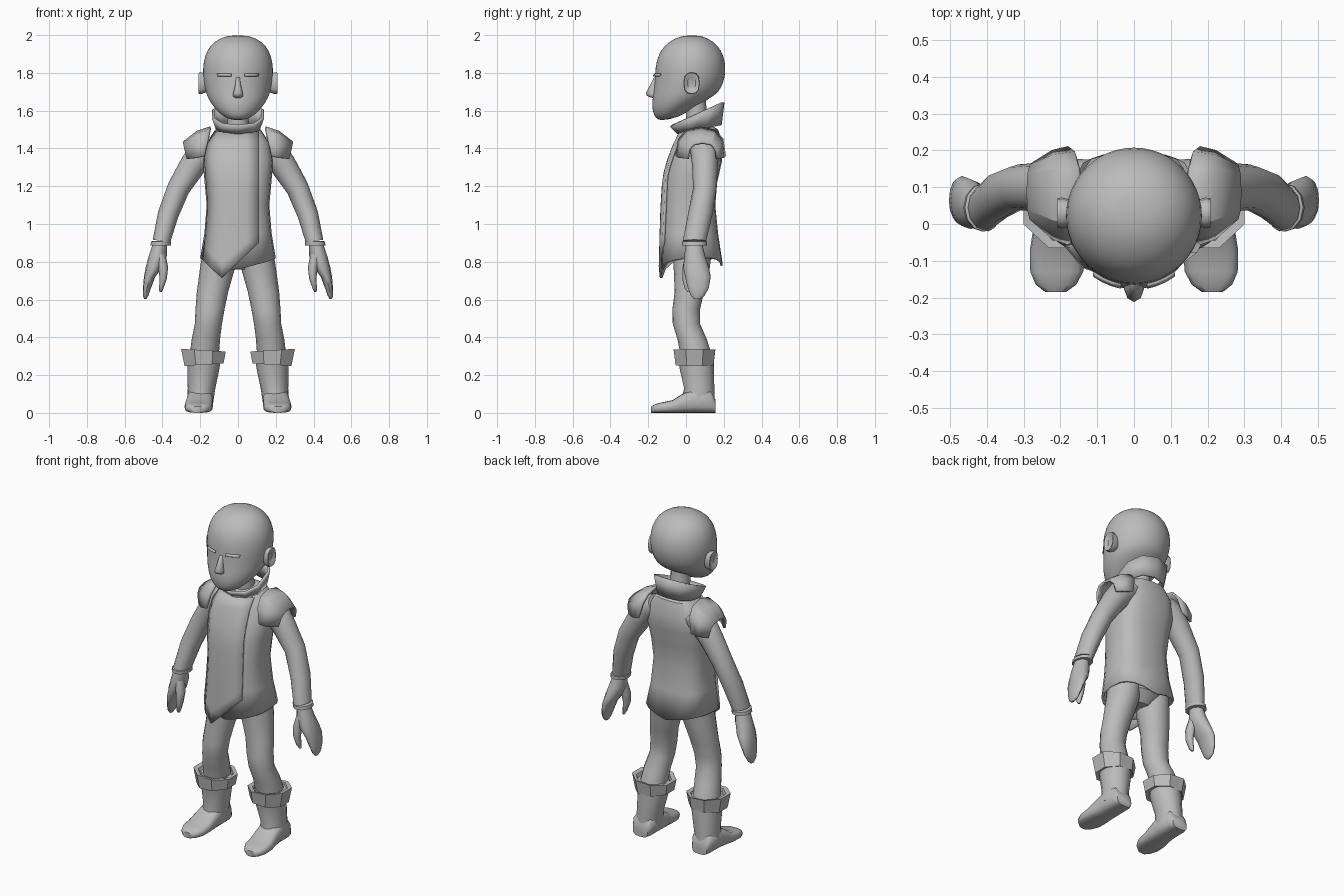
import bpy, bmesh, math

GREY = bpy.data.materials.new("plain grey")
GREY.diffuse_color = (0.5, 0.5, 0.5, 1)


def finish(name, bm, mirror=False, solid=0.0, offset=-1, subsurf=0, angle=40):
    bmesh.ops.recalc_face_normals(bm, faces=bm.faces)
    me = bpy.data.meshes.new(name)
    bm.to_mesh(me)
    bm.free()
    ob = bpy.data.objects.new(name, me)
    bpy.context.collection.objects.link(ob)
    me.materials.append(GREY)
    bpy.ops.object.select_all(action='DESELECT')
    ob.select_set(True)
    bpy.context.view_layer.objects.active = ob
    bpy.ops.object.shade_smooth_by_angle(angle=math.radians(angle))
    if solid:
        m = ob.modifiers.new("thickness", 'SOLIDIFY')
        m.thickness, m.offset = solid, offset
    if subsurf:
        m = ob.modifiers.new("round", 'SUBSURF')
        m.levels = m.render_levels = subsurf
    if mirror:
        m = ob.modifiers.new("mirror", 'MIRROR')
        m.use_mirror_merge = False
    return ob


def loft(name, rings, closed=True, caps=(True, True), **kw):
    """Skin a list of equal-length point rows."""
    bm = bmesh.new()
    rows = [[bm.verts.new(p) for p in r] for r in rings]
    n = len(rows[0])
    for a, b in zip(rows, rows[1:]):
        for i in range(n if closed else n - 1):
            j = (i + 1) % n
            bm.faces.new((a[i], a[j], b[j], b[i]))
    if closed:
        for row, cap in zip((rows[0], rows[-1]), caps):
            if cap:
                bm.faces.new(row)
    return finish(name, bm, **kw)


def unit(n, p=2.0, start=0.0):
    """Superellipse of radius 1."""
    out = []
    for i in range(n):
        a = 2 * math.pi * i / n + start
        c, s = math.cos(a), math.sin(a)
        out.append((math.copysign(abs(c) ** (2 / p), c), math.copysign(abs(s) ** (2 / p), s)))
    return out


def slant(yf, zf, yb, zb, rx, cx=0, n=16, p=2.0, lift=0, start=0.0):
    """Ring given by its front and back points and its half width."""
    return [(cx + rx * c, (yf + yb) / 2 + (yb - yf) / 2 * s,
             (zf + zb) / 2 + (zb - zf) / 2 * s + lift * abs(c))
            for c, s in unit(n, p, start)]


def tilted(x, y, z, rx, ry, t=0, n=12, p=2.0, start=0.0):
    """Ring about a centre, its outer side raised by angle t."""
    return [(x + rx * c * math.cos(t), y + ry * s, z + rx * c * math.sin(t))
            for c, s in unit(n, p, start)]


def front_of(prof, x, z, p):
    """Half width and front depth of a slanted profile at height z."""
    z = min(max(z, prof[0][1]), prof[-1][1])
    for a, b in zip(prof, prof[1:]):
        if z <= b[1]:
            t = (z - a[1]) / (b[1] - a[1])
            yf, yb, rx = (a[k] + (b[k] - a[k]) * t for k in (0, 2, 4))
            break
    u = min(abs(x) / rx, 0.96)
    return rx, (yf + yb) / 2 - (yb - yf) / 2 * (1 - u ** p) ** (1 / p)


# head: jaw to crown
HEAD = [(-.13, 1.545, -.04, 1.565, .045), (-.165, 1.56, .02, 1.60, .09),
        (-.179, 1.60, .09, 1.645, .132), (-.181, 1.65, .155, 1.68, .16),
        (-.172, 1.70, .19, 1.72, .176), (-.166, 1.77, .208, 1.78, .186),
        (-.164, 1.83, .212, 1.83, .188), (-.15, 1.89, .202, 1.89, .178),
        (-.118, 1.945, .172, 1.945, .15), (-.06, 1.983, .12, 1.983, .1),
        (-.01, 1.999, .07, 1.999, .045)]
loft("head", [slant(*r, n=24) for r in HEAD], subsurf=1, angle=180)

# nose, ears and eyelids
loft("nose", [slant(-.17, 1.775, -.14, 1.775, .012, n=8), slant(-.19, 1.735, -.14, 1.73, .016, n=8),
              slant(-.212, 1.695, -.14, 1.69, .026, n=8), slant(-.207, 1.678, -.14, 1.675, .028, n=8),
              slant(-.18, 1.668, -.15, 1.668, .016, n=8)], angle=70)
loft("ear", [[(x, .03 + w * .042 * c - .1 * (z0 - 1.745), 1.745 + w * .058 * s)
              for c, s in unit(12, 2.6)]
             for x, w, z0 in ((.165, .8, 1.745), (.195, 1, 1.745), (.208, .95, 1.745), (.205, .7, 1.745),
                              (.196, .5, 1.745))], mirror=True)
lid = []
for z, d in ((1.795, .002), (1.783, .012)):
    lid.append([(x, front_of(HEAD, x, z, 2)[1] - d, z) for x in (.035, .06, .085, .11)])
loft("eyelid", lid, closed=False, mirror=True, solid=.005, offset=0)

# neck and flared collar
loft("neck", [tilted(0, .07, 1.47, .065, .065), tilted(0, .055, 1.56, .055, .055),
              tilted(0, .05, 1.68, .055, .055)])
loft("collar", [slant(-.035, 1.485, .175, 1.525, .105, n=10, p=2.4, start=math.pi / 10),
                slant(-.075, 1.525, .19, 1.645, .13, n=10, p=2.4, start=math.pi / 10)],
     caps=(False, False), solid=.014, angle=25)

# tunic: hem to neckline
TUNIC = [(-.13, .76, .195, .78, .2), (-.125, .95, .17, .95, .178), (-.12, 1.1, .155, 1.1, .166),
         (-.11, 1.25, .165, 1.22, .178), (-.085, 1.34, .19, 1.33, .186), (-.05, 1.43, .195, 1.42, .17),
         (-.015, 1.5, .17, 1.5, .12), (.02, 1.51, .12, 1.53, .06)]
loft("tunic", [slant(*r, n=20, p=2.7, lift=.05 if i == 0 else 0) for i, r in enumerate(TUNIC)],
     caps=(False, True), solid=.012)

# overlapping front panel with a pointed lower edge
panel = []
for i in range(11):
    row = []
    for x0, low in ((-.188, .81), (-.137, .762), (-.085, .715), (-.02, .777), (.045, .838), (.11, .9)):
        z = 1.485 + (low - 1.485) * i / 10
        rx = front_of(TUNIC, 0, z, 2.7)[0]
        x = x0 * rx / .2 if x0 < 0 else min(x0, .85 * rx * x0 / .11)
        row.append((x, front_of(TUNIC, x, z, 2.7)[1] - .008, z))
    panel.append(row)
loft("front_panel", panel, closed=False, solid=.014, offset=0)

# shoulder pads: arcs shrinking outward
pads = []
for xt, xb, yf, yb, zt, zb in ((.145, .178, -.05, .205, 1.51, 1.36), (.215, .22, -.035, .195, 1.487, 1.35),
                               (.288, .268, .01, .165, 1.43, 1.345)):
    row = []
    for k in range(7):
        c, s = unit(12, 2.6)[k]
        row.append((xb + (xt - xb) * s, (yf + yb) / 2 - (yb - yf) / 2 * c, zb + (zt - zb) * s))
    pads.append(row)
loft("shoulder_pad", pads, closed=False, mirror=True, solid=.014, offset=0, angle=30)

# sleeves and wrist cuffs
loft("sleeve", [tilted(.12, .1, 1.425, .06, .075, .9), tilted(.175, .1, 1.395, .078, .078, .8),
                tilted(.24, .1, 1.31, .07, .068, .6), tilted(.315, .1, 1.19, .06, .062, .5),
                tilted(.37, .075, 1.05, .055, .065, .35), tilted(.405, .045, .91, .047, .062, .15)],
     mirror=True)
loft("wrist_cuff", [tilted(.41, .045, .885, .046, .058), tilted(.41, .045, .887, .054, .066),
                    tilted(.407, .045, .907, .053, .066), tilted(.407, .045, .91, .045, .058)], mirror=True)

# mitten hands with separate thumbs
loft("hand", [tilted(.41, .042, .91, .036, .042), tilted(.425, .046, .83, .048, .055),
              tilted(.445, .054, .77, .044, .068), tilted(.468, .063, .72, .03, .068),
              tilted(.482, .065, .66, .021, .055), tilted(.489, .062, .62, .014, .036),
              tilted(.491, .06, .602, .006, .015)], mirror=True, angle=60)
loft("thumb", [tilted(.412, .025, .84, .028, .03, n=8), tilted(.396, .012, .77, .026, .03, n=8),
               tilted(.396, .005, .71, .019, .025, n=8), tilted(.406, .01, .66, .012, .018, n=8),
               tilted(.41, .015, .64, .006, .008, n=8)], mirror=True, angle=60)

# trousers
loft("hips", [slant(-.03, .76, .09, .76, .06), slant(-.07, .82, .14, .82, .16),
              slant(-.07, .95, .12, .95, .15)])
loft("trouser_leg", [slant(-.07, .88, .14, .88, .085, .098), slant(-.065, .76, .125, .76, .092, .11),
                     slant(-.06, .64, .095, .64, .083, .135), slant(-.072, .55, .075, .55, .077, .148),
                     slant(-.07, .47, .075, .47, .072, .157), slant(-.045, .39, .11, .39, .075, .17),
                     slant(-.03, .31, .135, .31, .077, .178)], mirror=True)

# boots: shaft, folded top and foot
loft("boot_shaft", [slant(-.04, .32, .145, .32, .088, .18), slant(-.035, .24, .148, .24, .085, .182),
                    slant(-.01, .13, .15, .13, .073, .193), slant(-.03, .05, .152, .05, .068, .2)],
     mirror=True)
e = math.pi / 8
loft("boot_fold", [tilted(.18, .045, .262, .085, .09, -.06, 8, start=e),
                   tilted(.18, .045, .255, .112, .109, -.06, 8, start=e),
                   tilted(.183, .045, .332, .128, .119, .06, 8, start=e),
                   tilted(.183, .048, .328, .1, .1, .06, 8, start=e),
                   tilted(.181, .048, .30, .085, .092, 0, 8, start=e)], mirror=True, angle=30)
foot = []
for y, x, w, h in ((.156, .2, .05, .07), (.13, .2, .066, .12), (.04, .2, .069, .13), (-.02, .204, .071, .1),
                   (-.07, .208, .075, .068), (-.13, .21, .072, .055), (-.165, .212, .055, .046),
                   (-.185, .213, .028, .034)):
    foot.append([(x + w * c, y, h / 2 + h / 2 * s) for c, s in unit(16, 3)])
loft("foot", foot, mirror=True, angle=50)
